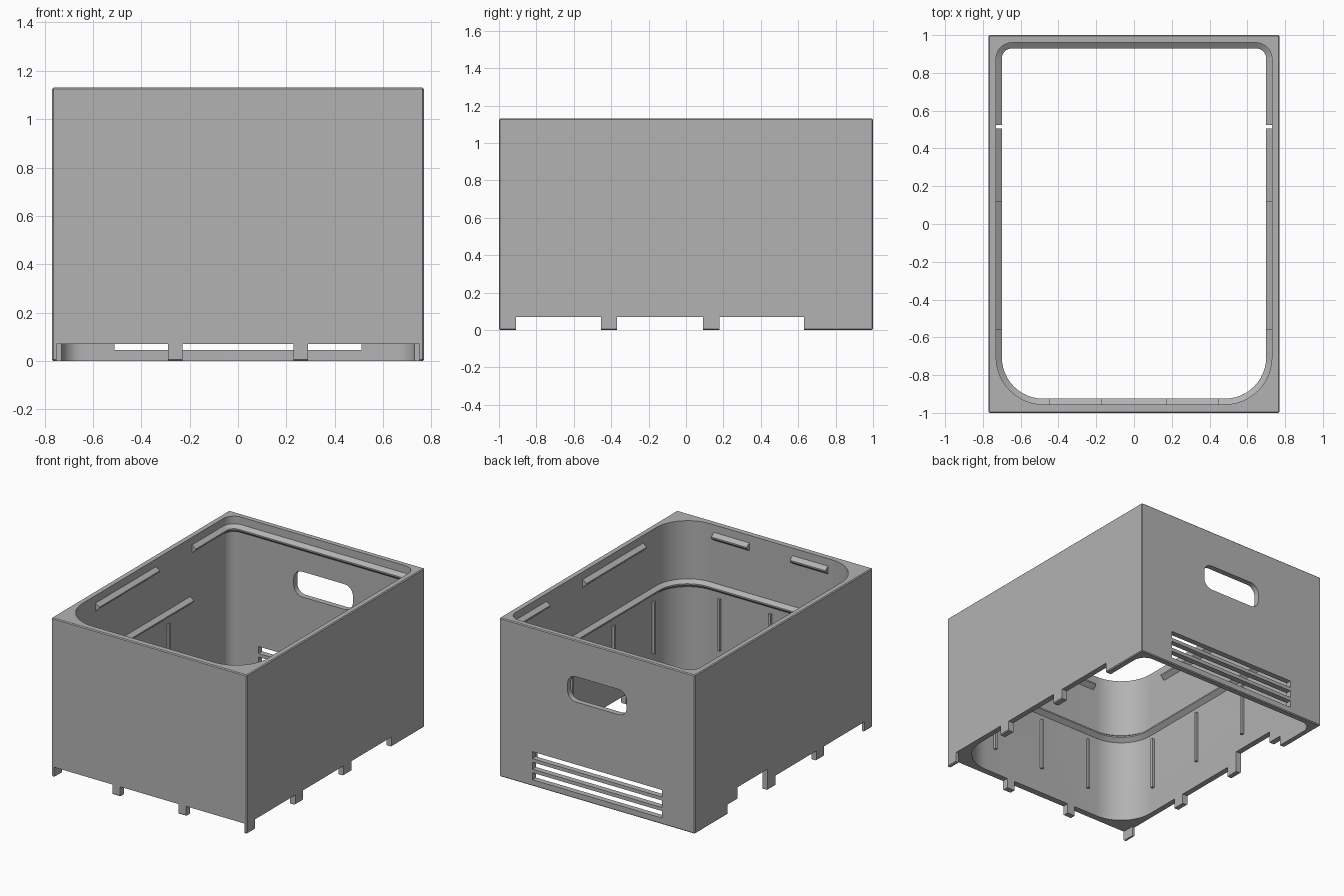
import bpy, bmesh
from math import cos, sin, radians

cube = bpy.data.objects.get("Cube")
if cube:
    bpy.data.objects.remove(cube)

grey = bpy.data.materials.new("plain_grey")
grey.use_nodes = True
grey.diffuse_color = (0.45, 0.45, 0.45, 1)
grey.node_tree.nodes["Principled BSDF"].inputs["Base Color"].default_value = (0.45, 0.45, 0.45, 1)

W, D, H = 0.77, 1.0, 1.13                       # outer half sizes and height
IX, FRONT, BACK = 0.73, -0.955, 0.96            # inner wall faces
R_FRONT, R_BACK = 0.25, 0.085                   # inner corner radii


def finish(bm, name):
    bmesh.ops.recalc_face_normals(bm, faces=bm.faces)
    mesh = bpy.data.meshes.new(name)
    bm.to_mesh(mesh)
    bm.free()
    mesh.materials.append(grey)
    ob = bpy.data.objects.new(name, mesh)
    bpy.context.collection.objects.link(ob)
    return ob


def box(name, x0, x1, y0, y1, z0, z1):
    bm = bmesh.new()
    bmesh.ops.create_cube(bm, size=1)
    for v in bm.verts:
        v.co = ((x0 + x1) / 2 + v.co.x * (x1 - x0),
                (y0 + y1) / 2 + v.co.y * (y1 - y0),
                (z0 + z1) / 2 + v.co.z * (z1 - z0))
    return finish(bm, name)


def arc(cx, cy, r, start, steps=12):
    angles = [radians(start + 90 * i / steps) for i in range(steps + 1)]
    return [(cx + r * cos(a), cy + r * sin(a)) for a in angles]


def front_arcs(d):
    x, y, r = IX - R_FRONT, FRONT + R_FRONT, R_FRONT - d
    return arc(-x, y, r, 180) + arc(x, y, r, 270)


def back_arcs(d):
    x, y, r = IX - R_BACK, BACK - R_BACK, R_BACK - d
    return arc(x, y, r, 0) + arc(-x, y, r, 90)


def prism(name, outline, axis, lo, hi):
    bm = bmesh.new()
    place = (lambda a, b, t: (a, b, t)) if axis == "z" else (lambda a, b, t: (a, t, b))
    face = bm.faces.new([bm.verts.new(place(a, b, lo)) for a, b in outline])
    new = bmesh.ops.extrude_face_region(bm, geom=[face])["geom"]
    for v in new:
        if isinstance(v, bmesh.types.BMVert):
            v.co[2 if axis == "z" else 1] = hi
    return finish(bm, name)


def rail(name, path, z):
    """Sweep a chamfered section along a wall path given as path(inset)."""
    section = [(-0.006, 0), (0.03, 0.03), (0.03, 0.04), (-0.006, 0.065)]
    bm = bmesh.new()
    rows = [[bm.verts.new((x, y, z + dz)) for x, y in path(d)] for d, dz in section]
    for i, row in enumerate(rows):
        nxt = rows[(i + 1) % len(rows)]
        for j in range(len(row) - 1):
            bm.faces.new((row[j], row[j + 1], nxt[j + 1], nxt[j]))
    for end in (0, -1):
        bm.faces.new([row[end] for row in rows])
    ob = finish(bm, name)
    smooth(ob)


def smooth(ob):
    bpy.ops.object.select_all(action="DESELECT")
    ob.select_set(True)
    bpy.context.view_layer.objects.active = ob
    bpy.ops.object.shade_smooth_by_angle(angle=radians(20))


# Shell block with fine outer chamfers
shell = box("crate_shell", -W, W, -D, D, 0, H)
bm = bmesh.new()
bm.from_mesh(shell.data)
bmesh.ops.bevel(bm, geom=bm.edges[:], offset=0.006, segments=1, affect="EDGES")
bm.to_mesh(shell.data)
bm.free()

# Cavity open at top and bottom
cutters = [prism("cavity_cutter", front_arcs(0) + back_arcs(0), "z", -0.1, H + 0.1)]

# Notches between the feet
for x0, x1 in ((-0.75, -0.29), (-0.23, 0.23), (0.29, 0.75)):
    cutters.append(box("front_notch_cutter", x0, x1, -1.1, -0.7, -0.1, 0.07))
for y0, y1 in ((-0.91, -0.455), (-0.37, 0.09), (0.18, 0.63)):
    cutters.append(box("side_notch_cutter", -0.9, 0.9, y0, y1, -0.1, 0.07))
cutters.append(box("cable_notch_cutter", -0.9, -0.6, 0.18, 0.52, -0.1, 0.15))

# Back handle hole and vent slots
hx, hr, hz0, hz1 = 0.233, 0.065, 0.69, 0.87
handle = (arc(hx - hr, hz1 - hr, hr, 0, 6) + arc(hr - hx, hz1 - hr, hr, 90, 6)
          + arc(hr - hx, hz0 + hr, hr, 180, 6) + arc(hx - hr, hz0 + hr, hr, 270, 6))
cutters.append(prism("handle_cutter", handle, "y", 0.8, 1.1))
for i in range(3):
    z = 0.045 + i * 0.075
    cutters.append(box("vent_cutter", -0.51, 0.51, 0.8, 1.1, z, z + 0.05))

for c in cutters:
    mod = shell.modifiers.new(c.name, "BOOLEAN")
    mod.operation, mod.solver, mod.object = "DIFFERENCE", "EXACT", c
bpy.context.view_layer.update()
cut = bpy.data.meshes.new_from_object(shell.evaluated_get(bpy.context.evaluated_depsgraph_get()))
shell.modifiers.clear()
shell.data = cut
for c in cutters:
    bpy.data.objects.remove(c)
smooth(shell)

# Upper rails: back ledge, side bars, front bars
TOP, MID = 1.015, 0.655
rail("back_ledge", lambda d: [(IX - d, 0.525)] + back_arcs(d) + [(d - IX, 0.525)], TOP)
for s, side in ((1, "left"), (-1, "right")):
    rail(side + "_upper_bar", lambda d: [(s * (IX - d), -0.56), (s * (IX - d), 0.12)], TOP)
    rail(side + "_front_bar", lambda d: [(s * 0.17, FRONT + d), (s * 0.45, FRONT + d)], TOP)

# Lower ledge around the front half
rail("lower_ledge", lambda d: [(d - IX, 0.505)] + front_arcs(d) + [(IX - d, 0.505)], MID)

# Thin vertical ribs under the lower ledge
for x in (-0.4, 0, 0.4):
    box("front_rib", x - 0.009, x + 0.009, FRONT - 0.005, FRONT + 0.018, 0.25, 0.62)
for s in (-1, 1):
    for y in (-0.67, -0.22, 0.25):
        x0, x1 = sorted((s * (IX + 0.005), s * (IX - 0.018)))
        box("side_rib", x0, x1, y - 0.009, y + 0.009, 0.25, 0.62)
